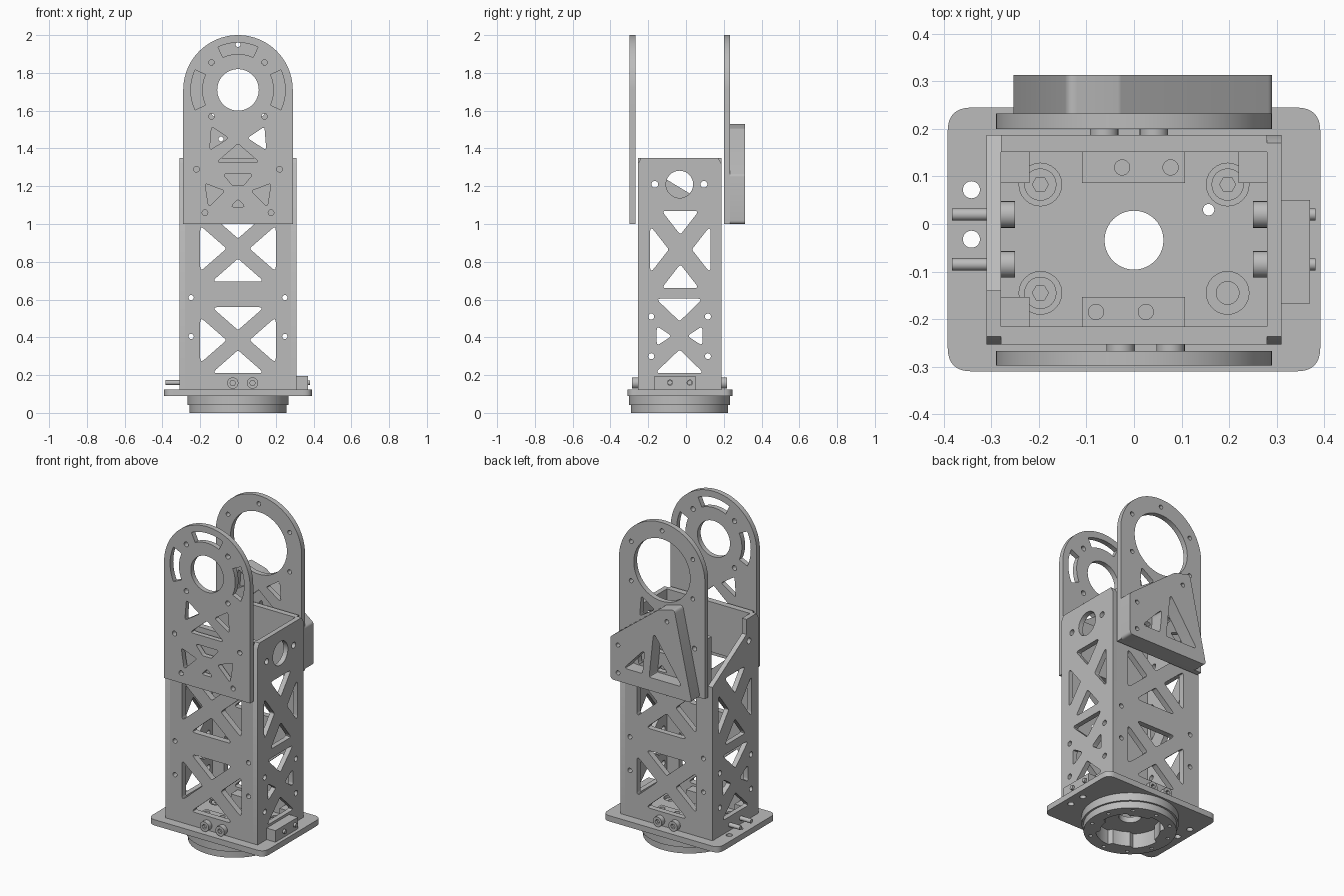
import bpy, bmesh
from math import sin, cos, pi, radians, atan2, hypot
from mathutils import Vector

cube = bpy.data.objects.get("Cube")
if cube:
    bpy.data.objects.remove(cube, do_unlink=True)

grey = bpy.data.materials.new("satin grey metal")
grey.use_nodes = True
GREY = (0.5, 0.5, 0.5, 1)
grey.diffuse_color = GREY
grey.node_tree.nodes["Principled BSDF"].inputs["Base Color"].default_value = GREY
CY = -0.034  # depth of the column axis


# 2D outline helpers
def circle(u, v, r, n=24):
    return [(u + r * cos(2 * pi * i / n), v + r * sin(2 * pi * i / n)) for i in range(n)]


def rounded(points, r, n=4):
    out, count = [], len(points)
    for i in range(count):
        p = Vector(points[i])
        a, b = Vector(points[i - 1]) - p, Vector(points[(i + 1) % count]) - p
        half = a.angle(b) / 2
        cut = min(r / max(sin(half) / cos(half), 0.05), a.length * 0.4, b.length * 0.4)
        start, end = p + a.normalized() * cut, p + b.normalized() * cut
        for k in range(n + 1):
            t = k / n
            out.append(tuple(start * (1 - t) ** 2 + p * 2 * t * (1 - t) + end * t * t))
    return out


def rect(u0, u1, v0, v1):
    return [(u0, v0), (u1, v0), (u1, v1), (u0, v1)]


def mirrored(points, centre=0.0):
    return [(2 * centre - u, v) for u, v in reversed(points)]


def truss(u0, u1, v0, v1, w):
    """Four rounded triangles left open around a diagonal cross."""
    cu, cv = (u0 + u1) / 2, (v0 + v1) / 2
    angle = atan2(v1 - v0, u1 - u0)
    g, h = w / sin(angle), w / cos(angle)
    tris = [[(u0 + g, v1), (cu, cv + h), (u1 - g, v1)],
            [(u0 + g, v0), (u1 - g, v0), (cu, cv - h)],
            [(u0, v0 + h), (cu - g, cv), (u0, v1 - h)],
            [(u1, v0 + h), (u1, v1 - h), (cu + g, cv)]]
    return [rounded(t, 0.012) for t in tris]


def arc_slot(u, v, r0, r1, mid, spread, n=12):
    angles = [radians(mid - spread + 2 * spread * i / n) for i in range(n + 1)]
    inner = [(u + r0 * cos(a), v + r0 * sin(a)) for a in angles]
    outer = [(u + r1 * cos(a), v + r1 * sin(a)) for a in reversed(angles)]
    return inner + outer


def plate(name, outline, holes, axis, lo, hi):
    """Flat outline with holes, thickened from lo to hi along an axis."""
    curve = bpy.data.curves.new(name, 'CURVE')
    curve.dimensions, curve.fill_mode = '2D', 'BOTH'
    curve.extrude = (hi - lo) / 2
    for points in [outline] + holes:
        spline = curve.splines.new('POLY')
        spline.points.add(len(points) - 1)
        for sp, (u, v) in zip(spline.points, points):
            sp.co = (u, v, 0, 1)
        spline.use_cyclic_u = True
    temp = bpy.data.objects.new(name + " outline", curve)
    bpy.context.collection.objects.link(temp)
    bpy.context.view_layer.update()
    deps = bpy.context.evaluated_depsgraph_get()
    mesh = bpy.data.meshes.new_from_object(temp.evaluated_get(deps))
    bpy.data.objects.remove(temp, do_unlink=True)
    mid = (lo + hi) / 2
    for vert in mesh.vertices:
        u, v, w = vert.co
        w += mid
        vert.co = {'x': (w, u, v), 'y': (u, w, v), 'z': (u, v, w)}[axis]
    bm = bmesh.new()
    bm.from_mesh(mesh)
    bmesh.ops.remove_doubles(bm, verts=bm.verts, dist=1e-5)
    bmesh.ops.recalc_face_normals(bm, faces=bm.faces)
    bm.to_mesh(mesh)
    bm.free()
    mesh.materials.clear()
    mesh.materials.append(grey)
    obj = bpy.data.objects.new(name, mesh)
    bpy.context.collection.objects.link(obj)
    bpy.ops.object.select_all(action='DESELECT')
    obj.select_set(True)
    bpy.context.view_layer.objects.active = obj
    bpy.ops.object.shade_smooth_by_angle(angle=radians(30))
    return obj


def socket_screw(name, u, v, r, axis, lo, hi, open_high=True):
    """Round head with a hexagonal socket at one end."""
    split = lo + (hi - lo) * (0.4 if open_high else 0.6)
    head, base = ((split, hi), (lo, split)) if open_high else ((lo, split), (split, hi))
    plate(name + "_head", circle(u, v, r), [circle(u, v, r * 0.5, 6)], axis, *head)
    plate(name + "_base", circle(u, v, r), [], axis, *base)


# Round mounting flange with a lobed recess
lobes = []
for i in range(72):
    a = 2 * pi * i / 72
    r = 0.19 if i % 18 < 10 else 0.165
    lobes.append((r * cos(a), CY + r * sin(a)))
rim_holes = [circle(0.225 * cos(a), CY + 0.225 * sin(a), 0.011, 12)
             for a in (2 * pi * (i + 0.5) / 10 for i in range(10))]
plate("flange_lower_ring", circle(0, CY, 0.257, 64), [lobes] + rim_holes, 'z', 0, 0.042)
plate("flange_upper_ring", circle(0, CY, 0.268, 64), [lobes], 'z', 0.042, 0.09)

# Base plate in two layers, so that the screw holes are stepped
base_outline = rounded(rect(-0.392, 0.392, -0.31, 0.245), 0.05, 8)
through = [circle(0, CY, 0.062, 40), circle(0.157, 0.03, 0.012)]
through += [circle(u, v, 0.018) for u, v in
            [(-0.342, 0.072), (-0.342, -0.032), (0.342, -0.032), (0.342, -0.135)]]
corners = [(-0.197, 0.083), (0.197, 0.083), (-0.197, -0.145), (0.197, -0.145)]
plate("base_plate_lower", base_outline, through + [circle(u, v, 0.024) for u, v in corners],
      'z', 0.09, 0.105)
plate("base_plate_upper", base_outline, through + [circle(u, v, 0.045) for u, v in corners],
      'z', 0.105, 0.125)
for i, (u, v) in enumerate(corners[:3]):
    socket_screw(f"base_screw_{i}", u, v, 0.034, 'z', 0.09, 0.122)

# Front and back column panels
wall_holes = truss(-0.2, 0.2, 0.21, 0.56, 0.04) + truss(-0.2, 0.2, 0.695, 1.045, 0.04)
wall_holes += [circle(s * 0.248, z, 0.014, 16) for s in (-1, 1) for z in (0.405, 0.61)]
wall = rect(-0.28, 0.28, 0.125, 1.35)
plate("front_panel", wall, wall_holes, 'y', -0.254, -0.216)
plate("back_panel", wall, wall_holes, 'y', 0.152, 0.187)

# Side column panels; the one at -x is cut away at its upper rear
side_tri = [(-0.155, 0.355), (-0.075, 0.407), (-0.155, 0.46)]
side_holes = truss(-0.19, 0.13, 0.66, 1.07, 0.048)
side_holes += [rounded(t, 0.012) for t in (
    [(-0.16, 0.605), (CY, 0.485), (0.09, 0.605)],
    [(-0.165, 0.21), (0.095, 0.21), (CY, 0.335)],
    side_tri, mirrored(side_tri, CY))]
side_holes += [circle(CY + s * 0.15, z, 0.016, 16) for s in (-1, 1) for z in (0.30, 0.51)]
top_holes = [circle(CY, 1.21, 0.072, 40), circle(0.095, 1.21, 0.018), circle(-0.165, 1.21, 0.018)]
full = [(-0.254, 0.125), (0.187, 0.125), (0.187, 1.32), (0.17, 1.35), (-0.237, 1.35), (-0.254, 1.32)]
cutaway = full[:2] + [(0.187, 1.06), (-0.14, 1.258), (-0.14, 1.35)] + full[4:]
plate("right_side_panel", full, side_holes + top_holes, 'x', 0.28, 0.31)
plate("left_side_panel", cutaway, side_holes + [top_holes[2]], 'x', -0.31, -0.28)

# Upright fork plates with arched tops
HUB = 1.71
arch = [(-0.29, 1.0), (0.29, 1.0)]
arch += [(0.29 * cos(pi * i / 40), HUB + 0.29 * sin(pi * i / 40)) for i in range(41)]
upper_tri = [(0.14, 1.515), (0.05, 1.455), (0.15, 1.39)]
lower_tri = [(0.175, 1.215), (0.07, 1.175), (0.155, 1.09)]
openings = [upper_tri, mirrored(upper_tri), lower_tri, mirrored(lower_tri),
            [(-0.115, 1.325), (0.115, 1.325), (0, 1.425)],
            [(-0.08, 1.265), (-0.03, 1.205), (0.03, 1.205), (0.08, 1.265)],
            [(-0.04, 1.09), (0.04, 1.09), (0, 1.13)]]
fork_holes = [rounded(t, 0.009) for t in openings]
fork_holes += [circle(s * u, z, 0.015, 16) for s in (-1, 1) for u, z in ((0.22, 1.29), (0.175, 1.06))]
hub_bolts = [circle(s * 0.14, HUB + t, 0.015, 16) for s in (-1, 1) for t in (0.145, -0.14)]
slots = [arc_slot(0, HUB, 0.19, 0.25, mid, 25) for mid in (0, 90, 180)]
plate("front_fork", arch, fork_holes + hub_bolts + slots + [circle(0, HUB, 0.11, 48)],
      'y', -0.298, -0.267)
rim_bolts = [circle(0.24 * cos(a), HUB + 0.24 * sin(a), 0.013, 16)
             for a in (radians(90 + 60 * i) for i in (-2, -1, 0, 1, 2))]
plate("back_fork", arch, fork_holes + rim_bolts + [circle(0, HUB, 0.19, 56)], 'y', 0.2, 0.232)

# Angled bracket on the back
bracket = rounded([(-0.258, 1.0), (0.29, 1.0), (0.29, 1.26), (-0.03, 1.505), (-0.14, 1.535)], 0.02)
bracket_holes = [rounded(t, 0.012) for t in (
    [(-0.19, 1.08), (0.03, 1.08), (0.0, 1.36)],
    [(0.075, 1.09), (0.2, 1.09), (0.06, 1.24)])]
bracket_holes += [circle(u, z, 0.013, 16) for u, z in ((0.24, 1.22), (-0.09, 1.45), (0.24, 1.05))]
plate("back_bracket", bracket, bracket_holes, 'y', 0.232, 0.313)

# Blocks inside the foot of the column
for side, y0, y1, xs in (("front", -0.216, -0.154, (-0.08, 0.025)), ("back", 0.086, 0.152, (-0.025, 0.077))):
    y = (y0 + y1) / 2
    plate(side + "_foot_block", rect(-0.109, 0.107, y0, y1), [circle(x, y, 0.016) for x in xs],
          'z', 0.125, 0.195)
for name, x0, x1, y0, y1 in (("a", -0.28, -0.22, 0.086, 0.152), ("b", 0.22, 0.28, 0.086, 0.152),
                             ("c", -0.28, -0.22, -0.216, -0.154)):
    plate("corner_block_" + name, rect(x0, x1, y0, y1), [], 'z', 0.125, 0.195)

# Outer block on the +x side, and the screws at the foot
plate("outer_block", rect(-0.167, 0.05, 0.125, 0.195), [circle(y, 0.16, 0.014) for y in (-0.085, 0.02)],
      'x', 0.31, 0.37)
for i, y in enumerate((-0.085, 0.02)):
    plate(f"left_pin_{i}", circle(y, 0.16, 0.013), [], 'x', -0.383, -0.28)
    plate(f"right_pin_{i}", circle(y, 0.16, 0.0125), [], 'x', 0.31, 0.382)
    socket_screw(f"left_inner_screw_{i}", y, 0.16, 0.028, 'x', -0.28, -0.25)
    socket_screw(f"right_inner_screw_{i}", y, 0.16, 0.028, 'x', 0.25, 0.28, False)
for i, x in enumerate((-0.028, 0.077)):
    socket_screw(f"front_screw_{i}", x, 0.158, 0.03, 'y', -0.285, -0.254, False)
    socket_screw(f"back_screw_{i}", x - 0.035, 0.158, 0.03, 'y', 0.187, 0.217)
